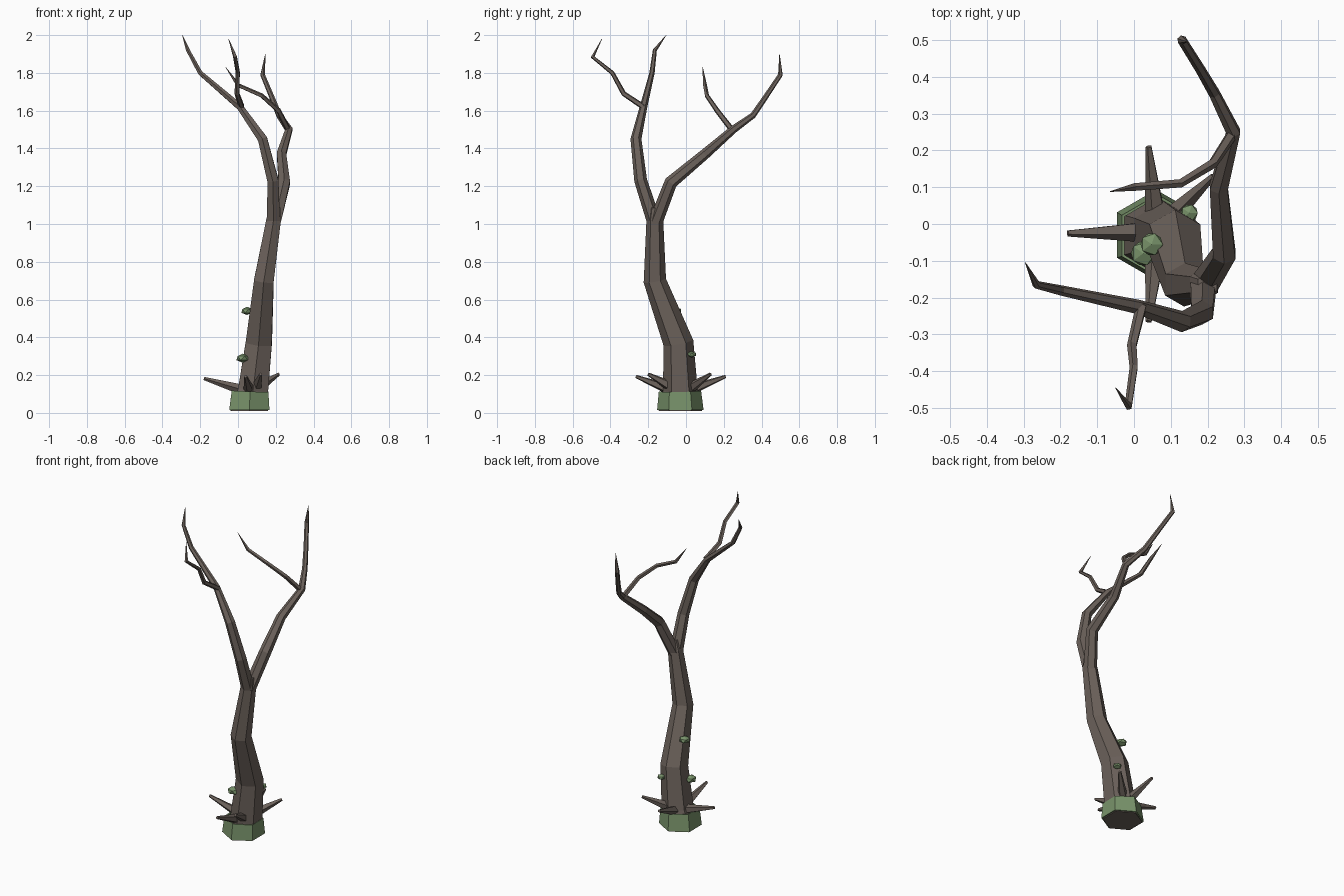
import bpy, bmesh, math
from mathutils import Vector

if "Cube" in bpy.data.objects:
    bpy.data.objects.remove(bpy.data.objects["Cube"])


def make_material(name, rgb):
    m = bpy.data.materials.new(name)
    m.use_nodes = True
    m.diffuse_color = (*rgb, 1)
    m.node_tree.nodes["Principled BSDF"].inputs["Base Color"].default_value = (*rgb, 1)
    return m


BARK = make_material("grey brown bark", (0.15, 0.122, 0.105))
MOSS = make_material("moss green", (0.19, 0.29, 0.145))


def finish(bm, name, material):
    bmesh.ops.recalc_face_normals(bm, faces=bm.faces)
    mesh = bpy.data.meshes.new(name)
    bm.to_mesh(mesh)
    bm.free()
    mesh.materials.append(material)
    obj = bpy.data.objects.new(name, mesh)
    bpy.context.collection.objects.link(obj)
    return obj


def limb(name, path, sides=6, material=BARK, caps=True):
    """Faceted tube along (x, y, z, radius) points, rings set across the path."""
    bm = bmesh.new()
    pts = [Vector(p[:3]) for p in path]
    rings = []
    side = Vector((1, 0, 0))
    for i, p in enumerate(pts):
        before = (p - pts[i - 1]).normalized() if i else Vector()
        after = (pts[i + 1] - p).normalized() if i < len(pts) - 1 else Vector()
        along = (before + after).normalized()
        if i == 0 and abs(along.z) > 0.9:
            along = Vector((0, 0, 1))
        if i == 0 and abs(along.x) > 0.9:
            side = Vector((0, 1, 0))
        side = (side - along * side.dot(along)).normalized()
        other = along.cross(side)
        angles = [math.tau * (k + 0.5) / sides for k in range(sides)]
        rings.append([bm.verts.new(p + path[i][3] * (math.cos(a) * side + math.sin(a) * other))
                      for a in angles])
    for a, b in zip(rings, rings[1:]):
        for k in range(sides):
            n = (k + 1) % sides
            bm.faces.new((a[k], a[n], b[n], b[k]))
    if caps:
        bm.faces.new(rings[0])
        bm.faces.new(rings[-1])
    return finish(bm, name, material)


# Trunk, leaning and tapering up to the fork
limb("trunk", [(.06, -.03, .01, .115), (.08, -.03, .12, .092), (.11, -.04, .37, .08),
               (.137, -.165, .70, .06), (.19, -.165, 1.03, .044), (.2, -.165, 1.09, .03)])

# Two main boughs
limb("front_bough", [(.188, -.165, 1.0, .04), (.185, -.24, 1.23, .034), (.13, -.265, 1.45, .029),
                     (.01, -.225, 1.62, .02), (-.2, -.18, 1.8, .014), (-.265, -.165, 1.92, .011),
                     (-.295, -.105, 2.0, .001)])
limb("back_bough", [(.19, -.165, 1.0, .04), (.245, -.08, 1.22, .035), (.23, .1, 1.37, .028),
                    (.27, .25, 1.5, .021), (.218, .355, 1.575, .016), (.18, .42, 1.67, .014),
                    (.13, .5, 1.79, .013), (.145, .495, 1.9, .001)])

# Thin side twigs
limb("front_twig", [(.02, -.225, 1.62, .016), (-.005, -.33, 1.69, .014), (0, -.39, 1.8, .012),
                    (-.015, -.495, 1.885, .011), (-.05, -.445, 1.98, .001)], 5)
limb("back_twig", [(.27, .25, 1.49, .016), (.215, .165, 1.6, .014), (.125, .11, 1.68, .012),
                   (.0, .1, 1.735, .011), (-.065, .088, 1.83, .001)], 5)

# Broken stubs around the foot: start and tip
stubs = [((.03, -.02, .12), (-.18, -.025, .182)),
         ((.06, .02, .12), (.04, .21, .193)),
         ((.1, .02, .13), (.215, .13, .205)),
         ((.06, -.08, .12), (.04, -.265, .193)),
         ((.1, -.08, .14), (.12, -.2, .205))]
for i, (start, tip) in enumerate(stubs):
    limb(f"stub_{i + 1}", [(*start, .03), (*tip, .009)], 5)

# Open moss collar wrapped around the foot
collar = limb("moss_collar", [(.06, -.03, .015, .123), (.064, -.032, .115, .112)], 6, MOSS, caps=False)
thickness = collar.modifiers.new("thickness", 'SOLIDIFY')
thickness.thickness = .008

# Moss tufts on the bark: centre and radius
tufts = [((.025, -.08, .29), .037), ((.048, -.055, .54), .034), ((.15, .03, .31), .026)]
for i, (centre, radius) in enumerate(tufts):
    bm = bmesh.new()
    bmesh.ops.create_icosphere(bm, subdivisions=1, radius=radius)
    bmesh.ops.scale(bm, vec=(1, 1, .65), verts=bm.verts)
    bmesh.ops.translate(bm, vec=centre, verts=bm.verts)
    finish(bm, f"moss_tuft_{i + 1}", MOSS)
